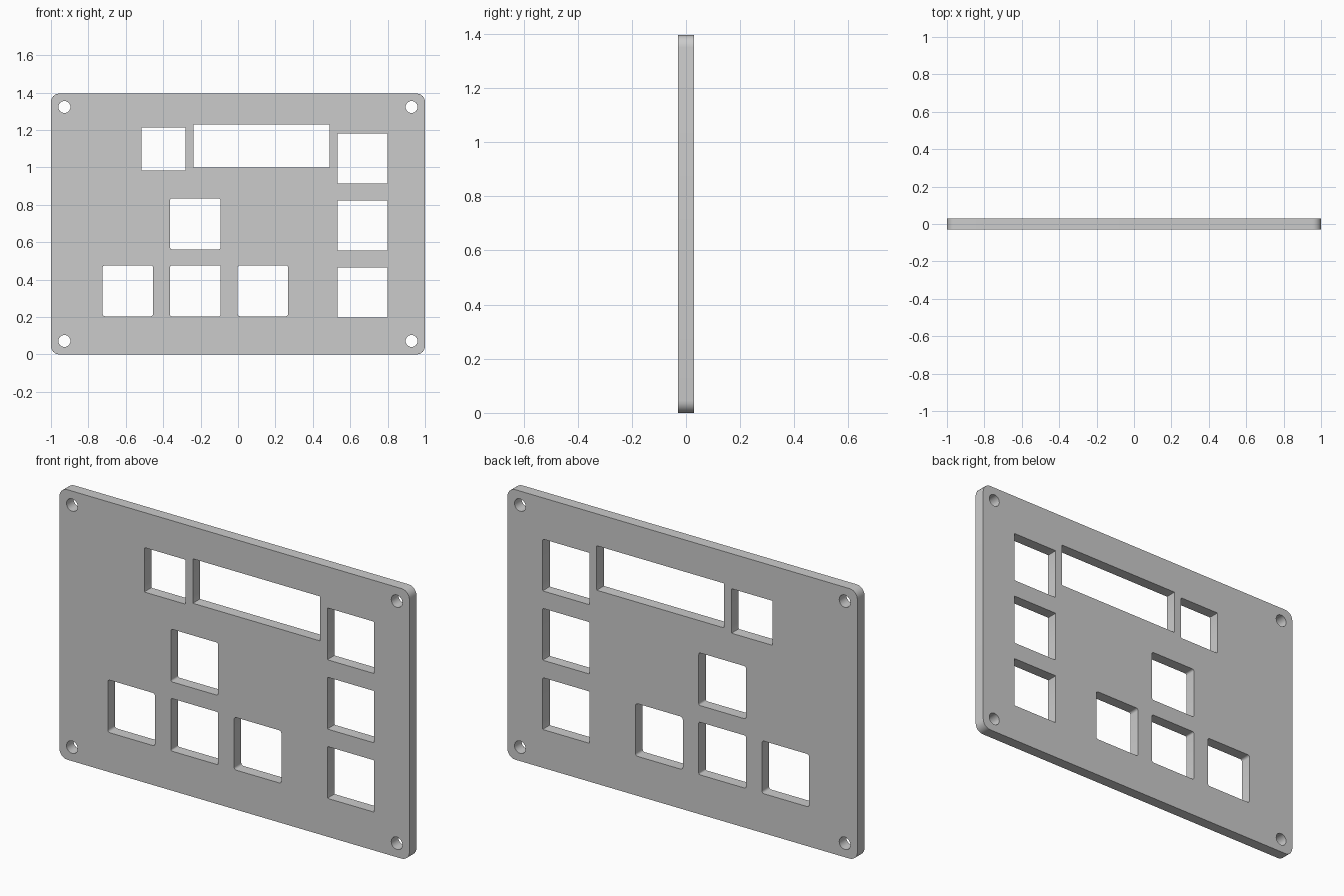
import bpy, bmesh
from math import sin, cos, pi, radians
from mathutils import Matrix

if "Cube" in bpy.data.objects:
    bpy.data.objects.remove(bpy.data.objects["Cube"])

HEIGHT, HALF_THICK = 1.395, 0.029


def rounded_rect(cx, cz, w, h, r, steps=6):
    """Outline of a rectangle with rounded corners."""
    pts = []
    for i, (sx, sz) in enumerate([(1, 1), (-1, 1), (-1, -1), (1, -1)]):
        ox, oz = cx + sx * (w / 2 - r), cz + sz * (h / 2 - r)
        for k in range(steps + 1):
            a = (i + k / steps) * pi / 2
            pts.append((ox + r * cos(a), oz + r * sin(a)))
    return pts


def circle(cx, cz, r, n=32):
    return [(cx + r * cos(2 * pi * k / n), cz + r * sin(2 * pi * k / n)) for k in range(n)]


# Outer edge of the panel
loops = [rounded_rect(0, HEIGHT / 2, 2, HEIGHT, 0.045)]

# Screw holes in the four corners
loops += [circle(x, z, 0.032) for x in (-0.928, 0.928) for z in (0.072, HEIGHT - 0.072)]

# Display window and the small window beside it
loops.append(rounded_rect(0.126, 1.115, 0.728, 0.23, 0.003, 2))
loops.append(rounded_rect(-0.398, 1.099, 0.235, 0.23, 0.005, 2))

# Right-hand column of button openings
loops += [rounded_rect(0.665, z, 0.268, 0.268, 0.005, 2) for z in (0.332, 0.69, 1.048)]

# Arrow-style cluster of button openings
loops += [rounded_rect(x, z, 0.27, 0.272, r, 4) for x, z, r in
          ((-0.589, 0.34, 0.013), (-0.228, 0.34, 0.008), (0.133, 0.34, 0.013), (-0.228, 0.698, 0.01))]

# Filled 2D curve extruded to plate thickness
curve = bpy.data.curves.new("panel_profile", "CURVE")
curve.dimensions = "2D"
curve.fill_mode = "BOTH"
curve.extrude = HALF_THICK
for pts in loops:
    spline = curve.splines.new("POLY")
    spline.points.add(len(pts) - 1)
    for p, (x, z) in zip(spline.points, pts):
        p.co = (x, z, 0, 1)
    spline.use_cyclic_u = True

panel = bpy.data.objects.new("front_panel", curve)
bpy.context.collection.objects.link(panel)
bpy.context.view_layer.objects.active = panel
panel.select_set(True)
bpy.ops.object.convert(target="MESH")
panel = bpy.context.object

# Stand the plate upright and weld the caps to the walls
bm = bmesh.new()
bm.from_mesh(panel.data)
bmesh.ops.transform(bm, matrix=Matrix.Rotation(pi / 2, 4, "X"), verts=bm.verts)
bmesh.ops.remove_doubles(bm, verts=bm.verts, dist=0.0001)
bmesh.ops.recalc_face_normals(bm, faces=bm.faces)
bm.to_mesh(panel.data)
bm.free()
bpy.ops.object.shade_smooth_by_angle(angle=radians(30))
